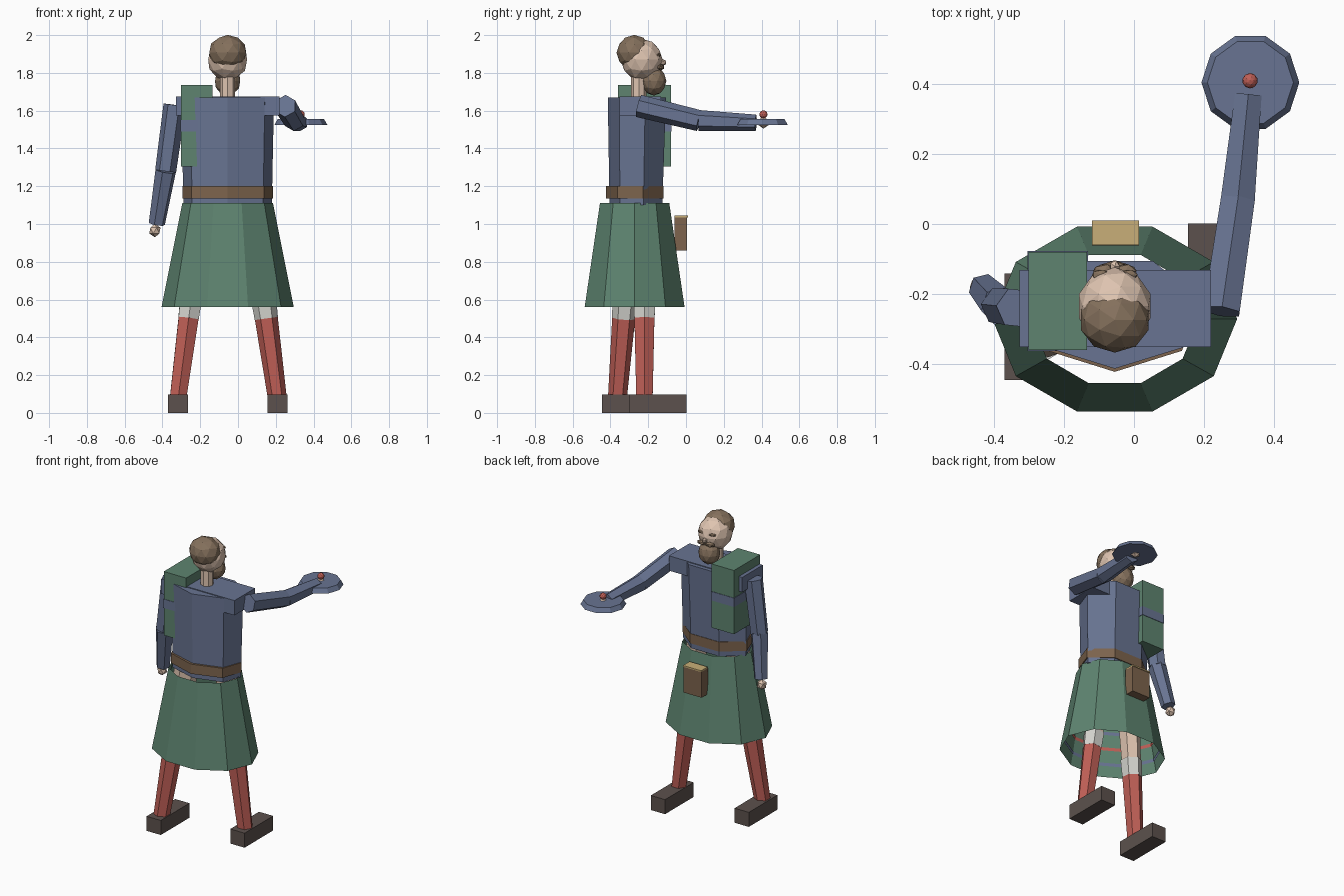
import bpy, bmesh, math
from mathutils import Vector, Matrix

cube = bpy.data.objects.get("Cube")
if cube:
    bpy.data.objects.remove(cube, do_unlink=True)


def material(name, rgb):
    m = bpy.data.materials.new(name)
    m.use_nodes = True
    m.diffuse_color = (*rgb, 1)
    m.node_tree.nodes["Principled BSDF"].inputs["Base Color"].default_value = (*rgb, 1)
    return m


BLUE = material("slate blue cloth", (.138, .174, .287))
GREEN = material("green cloth", (.112, .231, .162))
RED = material("red wool", (.52, .114, .093))
HAIR = material("brown hair", (.235, .165, .109))
SKIN = material("skin", (.73, .55, .434))
BOOT = material("dark leather", (.107, .083, .074))
LEATHER = material("brown leather", (.205, .127, .074))
GOLD = material("tan trim", (.578, .429, .188))
WHITE = material("off white wool", (.66, .66, .62))


def finish(name, bm, mat):
    bmesh.ops.recalc_face_normals(bm, faces=bm.faces)
    mesh = bpy.data.meshes.new(name)
    bm.to_mesh(mesh)
    bm.free()
    mesh.materials.append(mat)
    ob = bpy.data.objects.new(name, mesh)
    bpy.context.collection.objects.link(ob)
    return ob


def box(name, mat, lo, hi):
    lo, hi = Vector(lo), Vector(hi)
    bm = bmesh.new()
    bmesh.ops.create_cube(bm, size=1, matrix=Matrix.Translation((lo + hi) / 2)
                          @ Matrix.Diagonal((*(hi - lo), 1)))
    return finish(name, bm, mat)


def ball(name, mat, centre, size, detail=2):
    bm = bmesh.new()
    bmesh.ops.create_icosphere(bm, subdivisions=detail, radius=1,
                               matrix=Matrix.Translation(centre) @ Matrix.Diagonal((*size, 1)))
    return finish(name, bm, mat)


def limb(name, mat, a, b, ra, rb, sides=6):
    """Tapered prism from point a to point b."""
    a, b = Vector(a), Vector(b)
    d = b - a
    bm = bmesh.new()
    bmesh.ops.create_cone(bm, cap_ends=True, segments=sides, radius1=ra, radius2=rb, depth=d.length,
                          matrix=Matrix.Translation((a + b) / 2)
                          @ d.to_track_quat('Z', 'Y').to_matrix().to_4x4())
    return finish(name, bm, mat)


def ring_stack(name, mat, sides, start, rings, capped=True):
    """Loft of upright polygon rings given as (x, y, z, rx, ry)."""
    bm = bmesh.new()
    loops = []
    for x, y, z, rx, ry in rings:
        angles = [start + math.tau * i / sides for i in range(sides)]
        loops.append([bm.verts.new((x + rx * math.cos(t), y + ry * math.sin(t), z)) for t in angles])
    for lower, upper in zip(loops, loops[1:]):
        for i in range(sides):
            j = (i + 1) % sides
            bm.faces.new((lower[i], lower[j], upper[j], upper[i]))
    if capped:
        bm.faces.new(loops[0])
        bm.faces.new(loops[-1])
    return finish(name, bm, mat)


CX = -.055

# Torso, shoulders and belt
ring_stack("torso", BLUE, 7, -math.pi / 2,
           [(CX, -.258, 1.1, .24, .147), (CX, -.252, 1.67, .252, .162)])
box("shoulder_yoke", BLUE, (-.327, -.352, 1.575), (.22, -.132, 1.675))
ring_stack("belt", LEATHER, 7, -math.pi / 2,
           [(CX, -.263, 1.135, .246, .16), (CX, -.263, 1.2, .246, .16)])

# Kilt, open at both ends, with woven bands on the inside
Z0, Z1 = .56, 1.11


def kilt_ring(z, inset=0):
    t = (z - Z0) / (Z1 - Z0)
    return (CX, -.272, z, .35 - .11 * t - inset, .278 - .085 * t - inset)


ring_stack("kilt", GREEN, 10, 0, [kilt_ring(Z0), kilt_ring(Z1)], False)
for i, (z, mat) in enumerate([(.63, BLUE), (.73, RED), (.83, BLUE)]):
    ring_stack(f"kilt_inner_band_{i + 1}", mat, 10, 0,
               [kilt_ring(z, .004), kilt_ring(z + .02, .004)], False)

# Belt pouch
box("pouch", LEATHER, (-.12, -.062, .86), (.015, .005, 1.035))
box("pouch_flap", GOLD, (-.12, -.06, 1.035), (.015, .01, 1.044))

# Backpack with strap
box("backpack", GREEN, (-.302, -.36, 1.305), (-.135, -.08, 1.735))
box("backpack_strap", BLUE, (-.305, -.363, 1.49), (-.132, -.077, 1.55))

# Legs: ankle, sock top and hip points share one line per side
for side, ankle, knee in [("right", (-.317, -.363, .08), (-.262, -.33, .5)),
                          ("left", (.208, -.22, .08), (.15, -.22, .5))]:
    a, k = Vector(ankle), Vector(knee)
    up = (k - a) / (k.z - a.z)
    limb(side + "_sock", RED, a, k, .05, .061)
    limb(side + "_sock_cuff", WHITE, k, k + up * .11, .062, .067)
    limb(side + "_thigh", SKIN, k + up * .1, k + up * .6, .06, .075)
    box(side + "_boot", BOOT, (a.x - .053, a.y - .083, 0), (a.x + .053, a.y + .222, .098))

# Arms
for side, shoulder, elbow, wrist in [
        ("right", (-.335, -.24, 1.63), (-.383, -.235, 1.28), (-.43, -.185, 1.0)),
        ("left", (.25, -.25, 1.625), (.297, .07, 1.547), (.327, .37, 1.535))]:
    limb(side + "_upper_arm", BLUE, shoulder, elbow, .06, .056)
    limb(side + "_forearm", BLUE, elbow, wrist, .056, .044)
ball("right_hand", SKIN, (-.44, -.18, .965), (.033, .033, .035), 1)
ball("left_hand", SKIN, (.332, .41, 1.537), (.03, .03, .032), 1)

# Flat cap held in the left hand
ring_stack("cap", BLUE, 10, 0,
           [(.333, .405, 1.525, .14, .14), (.333, .405, 1.555, .123, .123)])
ball("cap_pompom", RED, (.332, .41, 1.58), (.022, .022, .022), 2)

# Head
limb("neck", SKIN, (CX, -.25, 1.64), (CX, -.25, 1.82), .04, .04, 8)
ball("head", SKIN, (CX, -.235, 1.87), (.108, .111, .111))
ball("hair", HAIR, (CX, -.274, 1.907), (.102, .094, .094))
ball("beard", HAIR, (CX, -.17, 1.757), (.07, .066, .077))
ball("nose", SKIN, (CX, -.122, 1.855), (.016, .02, .018), 1)
for side, s in [("right", -1), ("left", 1)]:
    ball(side + "_moustache", HAIR, (CX + s * .03, -.135, 1.83), (.036, .022, .017), 1)
    ball(side + "_eyebrow", HAIR, (CX + s * .04, -.145, 1.895), (.028, .016, .01), 1)
